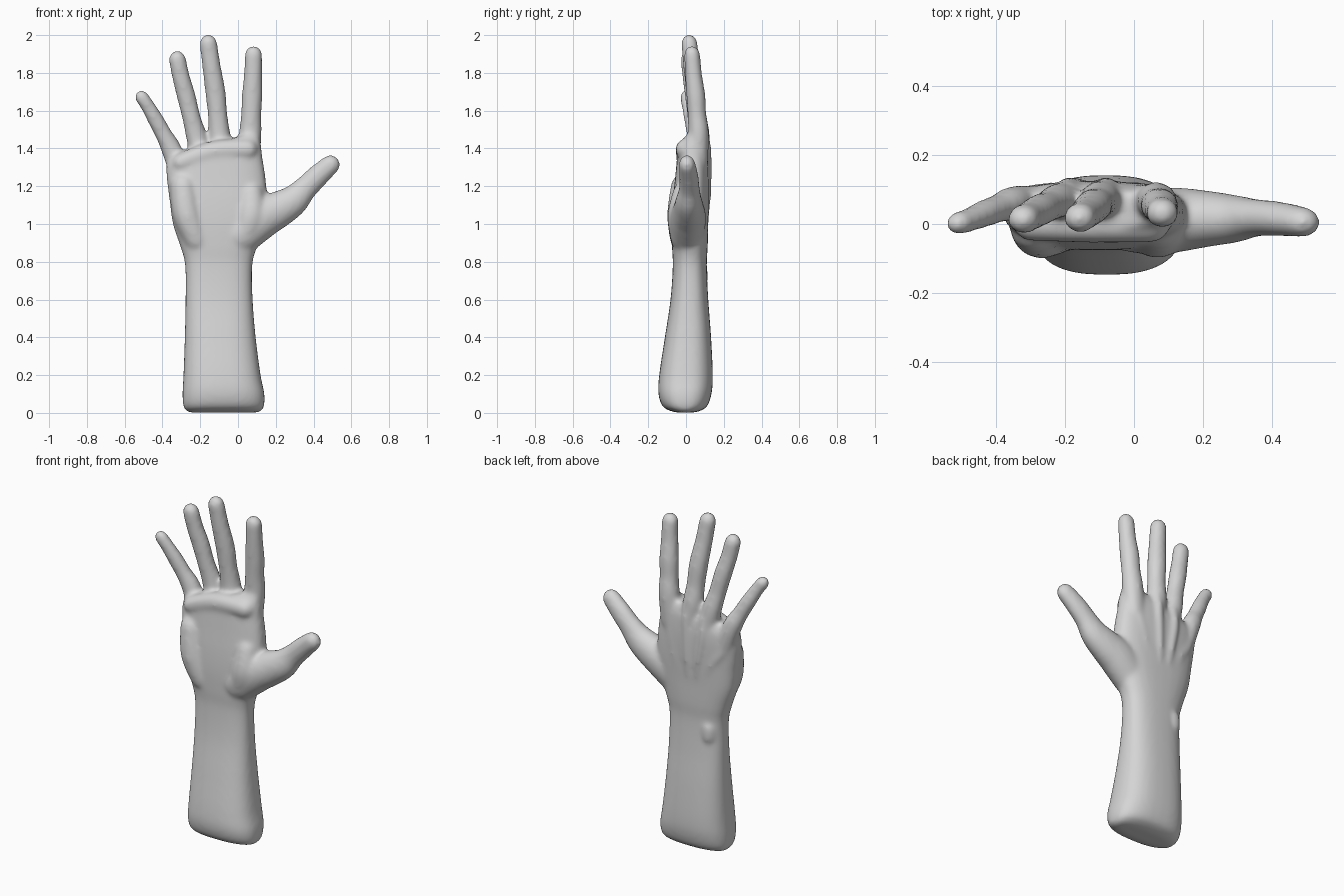
import bpy, bmesh, math
from mathutils import Vector

SEG = 32
bm = bmesh.new()


def spline(rows, steps=6):
    """Catmull-Rom interpolation of rows of numbers."""
    out = []
    n = len(rows)
    for i in range(n - 1):
        p = [rows[max(0, min(n - 1, i + k))] for k in (-1, 0, 1, 2)]
        for s in range(steps):
            t = s / steps
            out.append([0.5 * (2 * b + (c - a) * t + (2 * a - 5 * b + 4 * c - d) * t * t
                               + (3 * b - a - 3 * c + d) * t ** 3)
                        for a, b, c, d in zip(*p)])
    out.append(list(rows[-1]))
    return out


def loft(rings):
    """Closed skin through rings of points."""
    vs = [[bm.verts.new(p) for p in ring] for ring in rings]
    faces = [bm.faces.new(vs[0]), bm.faces.new(vs[-1])]
    for a, b in zip(vs, vs[1:]):
        for i in range(SEG):
            j = (i + 1) % SEG
            faces.append(bm.faces.new((a[i], a[j], b[j], b[i])))
    bmesh.ops.recalc_face_normals(bm, faces=faces)


def limb(rows, depth=1.0):
    """Round-ended tube through rows of (x, y, z, radius)."""
    pts = spline(rows)
    c = [Vector(p[:3]) for p in pts]
    rings = []

    def ring(centre, axis, r):
        side = Vector((0, 1, 0)).cross(axis).normalized()
        up = axis.cross(side).normalized()
        rings.append([centre + side * r * math.cos(a) + up * r * depth * math.sin(a)
                      for a in (2 * math.pi * k / SEG for k in range(SEG))])

    a0, a1 = (c[1] - c[0]).normalized(), (c[-1] - c[-2]).normalized()
    angles = [math.radians(d) for d in (85, 70, 50, 25)]
    for a in angles:
        ring(c[0] - a0 * pts[0][3] * math.sin(a), a0, pts[0][3] * math.cos(a))
    for i, p in enumerate(pts):
        ring(c[i], (c[min(i + 1, len(c) - 1)] - c[max(i - 1, 0)]).normalized(), p[3])
    for a in reversed(angles):
        ring(c[-1] + a1 * pts[-1][3] * math.sin(a), a1, pts[-1][3] * math.cos(a))
    loft(rings)


# forearm and palm: z, slope, left, right, front, back
body = [
    (0.002, 0, -0.262, 0.112, -0.055, 0.050),
    (0.03, 0, -0.288, 0.137, -0.120, 0.108),
    (0.10, 0, -0.294, 0.140, -0.146, 0.135),
    (0.20, 0, -0.289, 0.120, -0.142, 0.142),
    (0.40, 0, -0.282, 0.094, -0.112, 0.133),
    (0.60, 0, -0.278, 0.078, -0.082, 0.118),
    (0.78, 0, -0.280, 0.076, -0.070, 0.110),
    (0.88, 0, -0.305, 0.100, -0.074, 0.115),
    (1.00, 0, -0.345, 0.140, -0.076, 0.118),
    (1.12, 0, -0.362, 0.155, -0.070, 0.122),
    (1.24, 0.05, -0.376, 0.145, -0.058, 0.124),
    (1.32, 0.12, -0.380, 0.130, -0.050, 0.122),
    (1.38, 0.20, -0.372, 0.120, -0.042, 0.115),
    (1.43, 0.26, -0.340, 0.105, -0.010, 0.095),
]
rings = []
for z, slope, x0, x1, y0, y1 in spline(body):
    cx, cy, hx, hy = (x0 + x1) / 2, (y0 + y1) / 2, (x1 - x0) / 2, (y1 - y0) / 2
    ring = []
    for k in range(SEG):
        a = 2 * math.pi * k / SEG
        u, v = (math.copysign(abs(f) ** (2 / 2.6), f) for f in (math.cos(a), math.sin(a)))
        ring.append((cx + hx * u, cy + hy * v, z + slope * hx * u))
    rings.append(ring)
loft(rings)

# four fingers
limb([(0.05, 0.06, 1.32, 0.062), (0.065, 0.066, 1.48, 0.060), (0.070, 0.058, 1.58, 0.054),
      (0.075, 0.052, 1.68, 0.055), (0.080, 0.040, 1.79, 0.049), (0.082, 0.032, 1.897, 0.047)], 0.92)
limb([(-0.08, 0.07, 1.32, 0.060), (-0.098, 0.072, 1.47, 0.058), (-0.108, 0.060, 1.58, 0.052),
      (-0.120, 0.050, 1.70, 0.054), (-0.141, 0.030, 1.84, 0.049), (-0.157, 0.018, 1.957, 0.047)], 0.92)
limb([(-0.18, 0.07, 1.28, 0.058), (-0.218, 0.068, 1.45, 0.055), (-0.248, 0.052, 1.57, 0.049),
      (-0.275, 0.040, 1.68, 0.050), (-0.302, 0.024, 1.78, 0.047), (-0.321, 0.014, 1.872, 0.046)], 0.92)
limb([(-0.29, 0.06, 1.22, 0.055), (-0.350, 0.060, 1.39, 0.054), (-0.394, 0.045, 1.475, 0.045),
      (-0.435, 0.030, 1.55, 0.043), (-0.478, 0.012, 1.625, 0.038), (-0.510, 0.002, 1.672, 0.037)], 0.92)

# thumb
limb([(0.02, 0.005, 0.95, 0.11), (0.12, 0.012, 1.03, 0.112), (0.21, 0.015, 1.075, 0.098),
      (0.29, 0.015, 1.122, 0.083), (0.355, 0.018, 1.188, 0.065), (0.42, 0.015, 1.252, 0.060),
      (0.488, 0.006, 1.313, 0.053)], 0.84)

# thumb pad, heel pad and pads below the fingers
limb([(0.03, -0.02, 0.93, 0.065), (0.07, -0.025, 1.04, 0.078), (0.07, -0.01, 1.16, 0.065)], 0.95)
limb([(-0.22, -0.015, 0.92, 0.07), (-0.27, -0.025, 1.05, 0.075), (-0.29, -0.01, 1.20, 0.070)])
limb([(-0.30, 0.00, 1.325, 0.05), (-0.13, 0.00, 1.385, 0.055), (0.05, 0.00, 1.395, 0.055)])

# tendons on the back of the hand, ending in knuckles
for x, z in ((0.05, 1.40), (-0.08, 1.42), (-0.19, 1.37), (-0.30, 1.29)):
    wx = -0.10 + (x + 0.10) * 0.35
    edge = 0.022 if abs(x + 0.12) > 0.15 else 0
    limb([(wx, 0.085, 0.94, 0.018), ((wx + x) / 2, 0.112 - edge * 0.5, 1.13, 0.020),
          (x, 0.113 - edge, z - 0.06, 0.024), (x, 0.098 - edge, z + 0.04, 0.026)])

# wrist bone
limb([(-0.205, 0.068, 0.70, 0.048), (-0.205, 0.068, 0.75, 0.048)])

mesh = bpy.data.meshes.new("hand")
bm.to_mesh(mesh)
bm.free()
hand = bpy.data.objects.new("hand", mesh)
bpy.context.collection.objects.link(hand)

skin = bpy.data.materials.new("light grey")
skin.diffuse_color = (0.67, 0.67, 0.67, 1)
mesh.materials.append(skin)

# fuse the parts into one soft skin
fuse = hand.modifiers.new("fuse", 'REMESH')
fuse.mode = 'VOXEL'
fuse.voxel_size = 0.011
fuse.use_smooth_shade = True
soft = hand.modifiers.new("soften", 'SMOOTH')
soft.factor = 0.5
soft.iterations = 14
